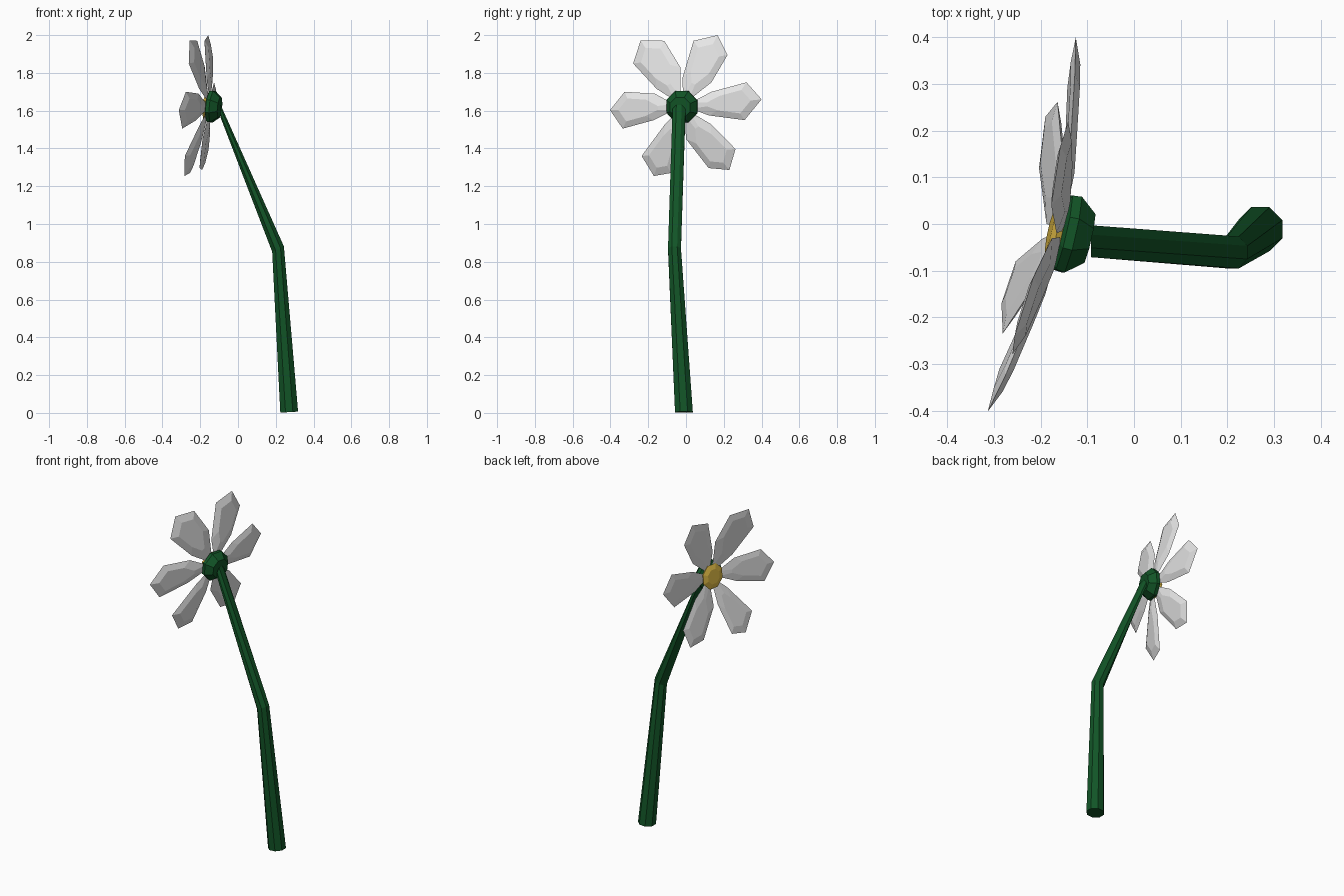
import bpy, bmesh, math
from mathutils import Vector

if "Cube" in bpy.data.objects:
    bpy.data.objects.remove(bpy.data.objects["Cube"])


def material(name, rgb):
    m = bpy.data.materials.new(name)
    m.diffuse_color = (*rgb, 1)
    m.use_nodes = True
    m.node_tree.nodes["Principled BSDF"].inputs["Base Color"].default_value = m.diffuse_color
    return m


GREEN = material("stem_green", (0.006, 0.09, 0.02))
WHITE = material("petal_white", (0.8, 0.8, 0.8))
YELLOW = material("centre_yellow", (0.75, 0.5, 0.06))


def loft(name, rings, mat):
    """Closed flat-faced skin through rings of equal point count, capped at both ends."""
    bm = bmesh.new()
    vs = [[bm.verts.new(p) for p in ring] for ring in rings]
    n = len(vs[0])
    for a, b in zip(vs, vs[1:]):
        for i in range(n):
            j = (i + 1) % n
            bm.faces.new((a[i], a[j], b[j], b[i]))
    bm.faces.new(vs[0][::-1])
    bm.faces.new(vs[-1])
    bmesh.ops.recalc_face_normals(bm, faces=bm.faces)
    me = bpy.data.meshes.new(name)
    bm.to_mesh(me)
    bm.free()
    me.materials.append(mat)
    ob = bpy.data.objects.new(name, me)
    bpy.context.collection.objects.link(ob)
    return ob


def ring(centre, normal, r, sides=8, phase=math.pi / 8):
    c, n = Vector(centre), Vector(normal).normalized()
    u = Vector((0, 1, 0))
    u = (u - n * u.dot(n)).normalized()
    v = n.cross(u)
    return [c + r * (math.cos(t) * u + math.sin(t) * v)
            for t in (phase + 2 * math.pi * i / sides for i in range(sides))]


# Bent, tapering stem
loft("stem", [
    ring((0.271, -0.011, 0.004), (-0.06, 0, 1), 0.051),
    ring((0.212, -0.061, 0.867), (-0.42, 0, 0.9), 0.037),
    ring((-0.092, -0.037, 1.597), (-1, 0, 0), 0.037),
], GREEN)

# Flower head faces -x, turned a little towards +y and up
AXIS = Vector((-1, 0.23, 0.1)).normalized()
HEAD = Vector((-0.145, -0.02, 1.622))


def head_ring(offset, r):
    return ring(HEAD + AXIS * offset, AXIS, r)


loft("flower_base", [head_ring(-0.05, 0.058), head_ring(-0.012, 0.09),
                     head_ring(0.008, 0.088), head_ring(0.018, 0.06)], GREEN)
loft("flower_centre", [head_ring(0.01, 0.066), head_ring(0.027, 0.076),
                       head_ring(0.036, 0.045)], YELLOW)

# Petal outlines seen along x, as (y, z), counter-clockwise from the inner edge
PETALS = [
    [(0.12, 1.575), (0.31, 1.55), (0.40, 1.66), (0.32, 1.75), (0.135, 1.70)],
    [(0.135, 1.75), (0.22, 1.895), (0.167, 2.0), (0.04, 1.97), (-0.02, 1.77)],
    [(-0.03, 1.83), (-0.115, 1.97), (-0.24, 1.972), (-0.28, 1.85), (-0.155, 1.715)],
    [(-0.165, 1.69), (-0.325, 1.70), (-0.402, 1.603), (-0.335, 1.505), (-0.17, 1.55)],
    [(-0.11, 1.53), (-0.235, 1.36), (-0.17, 1.254), (-0.08, 1.27), (-0.03, 1.45)],
    [(0.0, 1.45), (0.12, 1.296), (0.23, 1.286), (0.262, 1.397), (0.13, 1.53)],
]


def on_cup(p, lift=0.0):
    """Place a (y, z) point on the shallow tilted cup the petals form."""
    dy, dz = p.x - HEAD.y, p.y - HEAD.z
    x = -0.148 - 0.19 * math.hypot(dy, dz) + 0.24 * dy + 0.067 * dz
    return Vector((x, p.x, p.y)) + AXIS * lift


hub = Vector((HEAD.y, HEAD.z))
for k, pts in enumerate(PETALS):
    pts = [Vector(p) for p in pts]
    mid = sum(pts, Vector((0, 0))) / len(pts)
    d = (mid - hub).normalized()
    side = Vector((-d.y, d.x)) * 0.016
    outline = [hub + d * 0.045 - side] + pts + [hub + d * 0.045 + side]
    inner = [mid + (p - mid) * 0.62 for p in outline]
    loft(f"petal_{k + 1}", [[on_cup(p, -0.013) for p in inner],
                            [on_cup(p) for p in outline],
                            [on_cup(p, 0.008) for p in inner]], WHITE)
